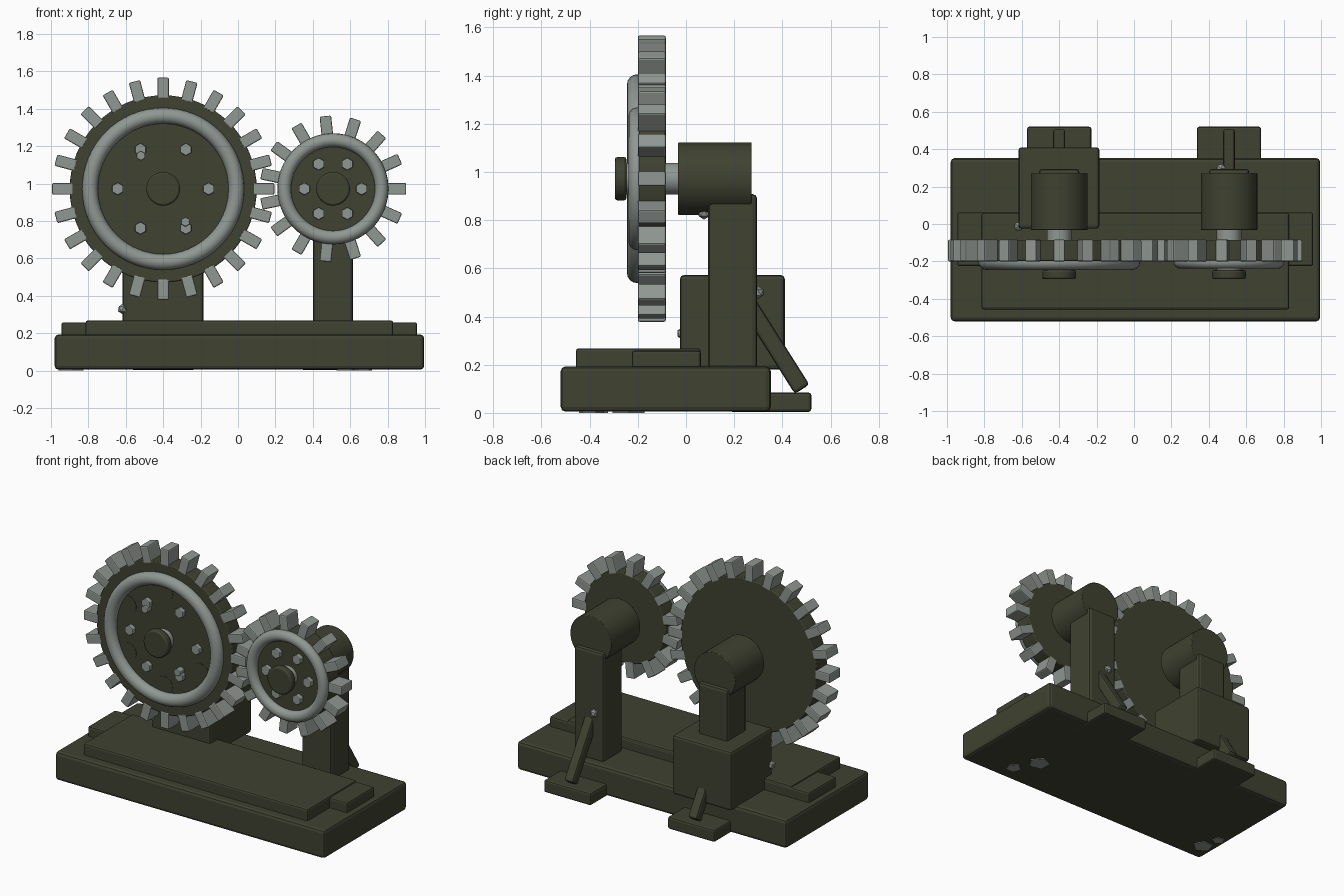
import bpy
import math
from mathutils import Vector, Matrix

if "Cube" in bpy.data.objects:
    bpy.data.objects.remove(bpy.data.objects["Cube"])


def material(name, color):
    mat = bpy.data.materials.new(name)
    mat.use_nodes = True
    mat.diffuse_color = (*color, 1)
    mat.node_tree.nodes["Principled BSDF"].inputs["Base Color"].default_value = (*color, 1)
    return mat


OLIVE = material("dark olive", (0.05, 0.054, 0.03))
STEEL = material("worn steel", (0.28, 0.31, 0.285))
AXLE_Z = 0.972


def finish(name, mat, bevel=0.0, smooth=False):
    obj = bpy.context.object
    obj.name = name
    obj.data.materials.clear()
    obj.data.materials.append(mat)
    if smooth:
        bpy.ops.object.shade_smooth_by_angle(angle=math.radians(35))
    if bevel:
        mod = obj.modifiers.new("bevel", "BEVEL")
        mod.width = bevel
        mod.segments = 2
        mod.limit_method = "ANGLE"
    return obj


def box(name, x, y, z, mat=OLIVE, bevel=0.012):
    """Box from (min, max) ranges along each axis."""
    bpy.ops.mesh.primitive_cube_add(size=1)
    obj = bpy.context.object
    centre = Vector([sum(r) / 2 for r in (x, y, z)])
    size = Vector([r[1] - r[0] for r in (x, y, z)])
    obj.data.transform(Matrix.Diagonal((*size, 1)))
    obj.location = centre
    return finish(name, mat, bevel)


def rod(name, x, z, radius, y, mat=OLIVE, sides=48, bevel=0.0):
    """Cylinder lying along y, between the two y values."""
    bpy.ops.mesh.primitive_cylinder_add(
        vertices=sides, radius=radius, depth=y[1] - y[0],
        location=(x, sum(y) / 2, z), rotation=(math.pi / 2, 0, 0))
    return finish(name, mat, bevel, sides > 8)


def bolt_circle(name, x, radius, count, size, y, mat, start=0.0, sides=6):
    for i in range(count):
        a = start + math.tau * i / count
        rod(f"{name}_{i + 1}", x + radius * math.cos(a), AXLE_Z + radius * math.sin(a),
            size, y, mat, sides, 0.005 if sides < 8 else 0)


def gear(name, x, radius, teeth, ring_radius, ring_thickness, bolt_radius):
    rod(name + "_disc", x, AXLE_Z, radius, (-0.197, -0.085), sides=64, bevel=0.006)
    # Teeth around the rim
    for i in range(teeth):
        a = math.tau * i / teeth
        tooth = box(f"{name}_tooth_{i + 1}", (-0.055, 0.055), (-0.058, 0.058),
                    (-0.031, 0.031), STEEL, 0.007)
        r = radius + 0.039
        tooth.location = (x + r * math.cos(a), -0.142, AXLE_Z + r * math.sin(a))
        tooth.rotation_euler = (0, -a, 0)
    # Raised ring on the front face
    bpy.ops.mesh.primitive_torus_add(
        major_radius=ring_radius, minor_radius=ring_thickness, major_segments=64,
        minor_segments=16, location=(x, -0.203, AXLE_Z), rotation=(math.pi / 2, 0, 0))
    finish(name + "_ring", STEEL, smooth=True)
    bolt_circle(name + "_bolt", x, bolt_radius, 6, 0.034, (-0.225, -0.19), STEEL)
    # Axle, end cap and bearing housing
    rod(name + "_axle", x, AXLE_Z, 0.066, (-0.26, 0.0), STEEL)
    rod(name + "_cap", x, AXLE_Z, 0.09, (-0.295, -0.247), bevel=0.01)
    rod(name + "_bearing", x, AXLE_Z, 0.151, (-0.033, 0.272), bevel=0.004)


# Base and stepped deck
box("base", (-0.98, 0.995), (-0.52, 0.352), (0.005, 0.193), bevel=0.02)
box("deck", (-0.815, 0.83), (-0.457, 0.06), (0.18, 0.268))
box("deck_wings", (-0.945, 0.958), (-0.225, 0.062), (0.18, 0.258))

# Supports for each axle: post, rear foot and slanted brace
for side, x in (("large", -0.4), ("small", 0.508)):
    box(side + "_post", (x - 0.108, x + 0.108), (0.092, 0.295), (0.18, 0.908), bevel=0.018)
    box(side + "_foot", (x - 0.172, x + 0.172), (0.18, 0.52), (0.004, 0.085))
    top, bottom = Vector((x, 0.25, 0.465)), Vector((x, 0.482, 0.098))
    brace = box(side + "_brace", (-0.032, 0.032), (-0.036, 0.036),
                (-0.217, 0.217), bevel=0.014)
    brace.location = (top + bottom) / 2
    brace.rotation_euler = (math.atan2(0.232, 0.367), 0, 0)
box("gearbox", (-0.618, -0.185), (-0.025, 0.41), (0.18, 0.572), bevel=0.016)

# Gears
gear("large_gear", -0.4, 0.5, 24, 0.391, 0.042, 0.243)
gear("small_gear", 0.508, 0.297, 15, 0.26, 0.036, 0.153)
bolt_circle("large_gear_plug", -0.4, 0.308, 6, 0.06, (-0.199, -0.15), OLIVE,
            math.pi / 6, 32)
bolt_circle("balance_bolt", -0.4, 0.213, 2, 0.026, (-0.24, -0.19), STEEL,
            math.radians(124))

# Loose rivets on the supports
for i, spot in enumerate([(-0.617, -0.012, 0.33), (0.55, 0.075, 0.83), (0.465, 0.297, 0.5)]):
    bpy.ops.mesh.primitive_ico_sphere_add(subdivisions=1, radius=0.028, location=spot)
    finish(f"rivet_{i + 1}", STEEL)

# Worn plates under the base
for i, (x, y, r) in enumerate([(0.67, -0.39, 0.05), (0.585, -0.24, 0.07),
                               (-0.89, -0.38, 0.065), (-0.92, -0.26, 0.04)]):
    bpy.ops.mesh.primitive_cylinder_add(vertices=5, radius=r, depth=0.008,
                                        location=(x, y, 0.004), rotation=(0, 0, i))
    finish(f"base_plate_{i + 1}", STEEL)
